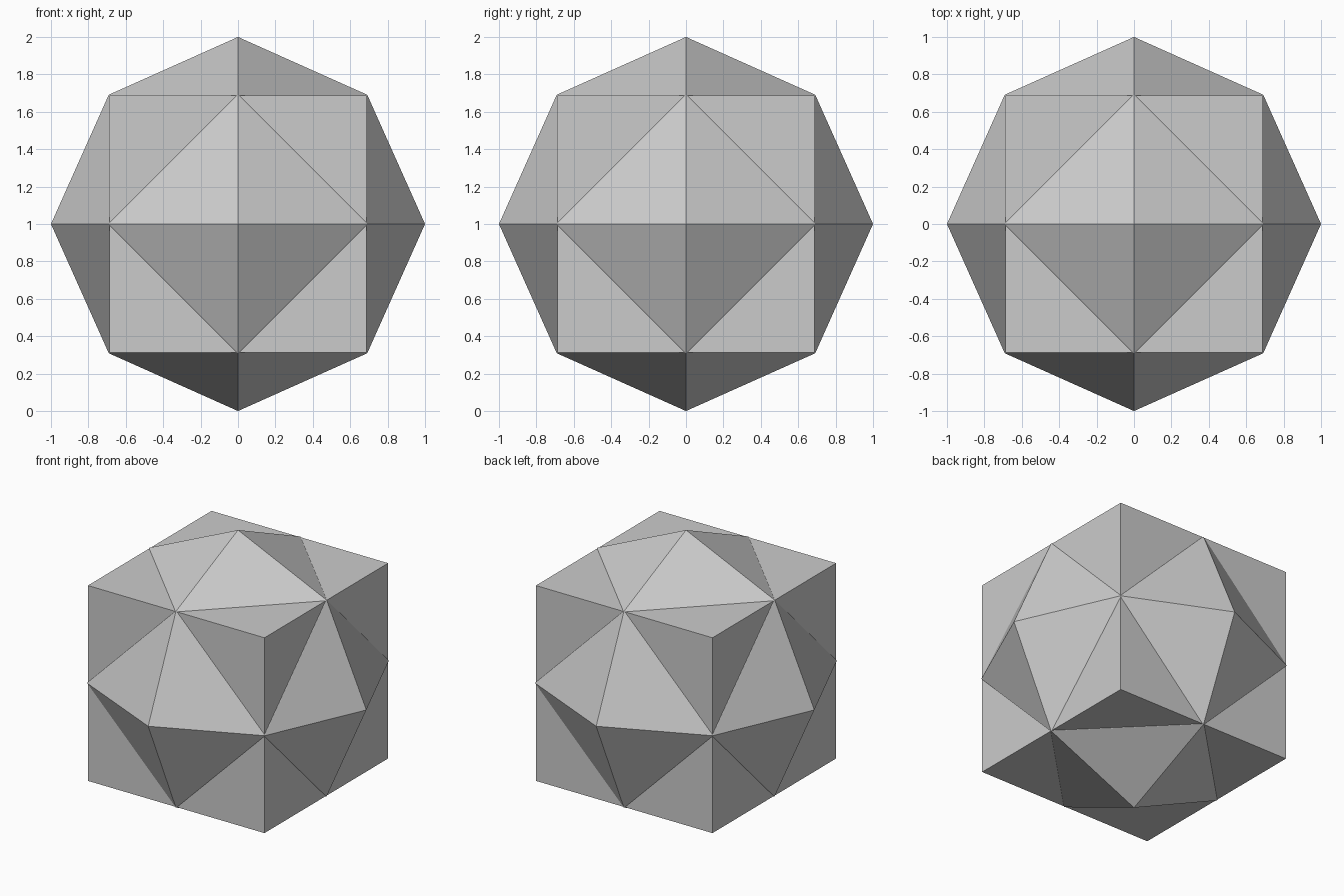
import bpy, bmesh
from mathutils import Vector

if "Cube" in bpy.data.objects:
    bpy.data.objects.remove(bpy.data.objects["Cube"])

CUBE_HALF = 0.688   # half side of the cube
MID = 0.691         # edge points of the pointed solid, just proud of the cube edges

# Cube
bpy.ops.mesh.primitive_cube_add(size=2 * CUBE_HALF, location=(0, 0, 1))
bpy.context.object.name = "cube_core"

# Pointed solid: six unit tips plus twelve edge points, wrapped in a convex hull
bm = bmesh.new()
for axis in range(3):
    for s in (-1, 1):
        tip = Vector()
        tip[axis] = s
        bm.verts.new(tip)
        for t in (-1, 1):
            edge_point = Vector()
            edge_point[axis] = s * MID
            edge_point[(axis + 1) % 3] = t * MID
            bm.verts.new(edge_point)
bmesh.ops.convex_hull(bm, input=bm.verts[:])
bmesh.ops.recalc_face_normals(bm, faces=bm.faces[:])
mesh = bpy.data.meshes.new("face_pyramids")
bm.to_mesh(mesh)
bm.free()
pyramids = bpy.data.objects.new("face_pyramids", mesh)
pyramids.location.z = 1
bpy.context.collection.objects.link(pyramids)
